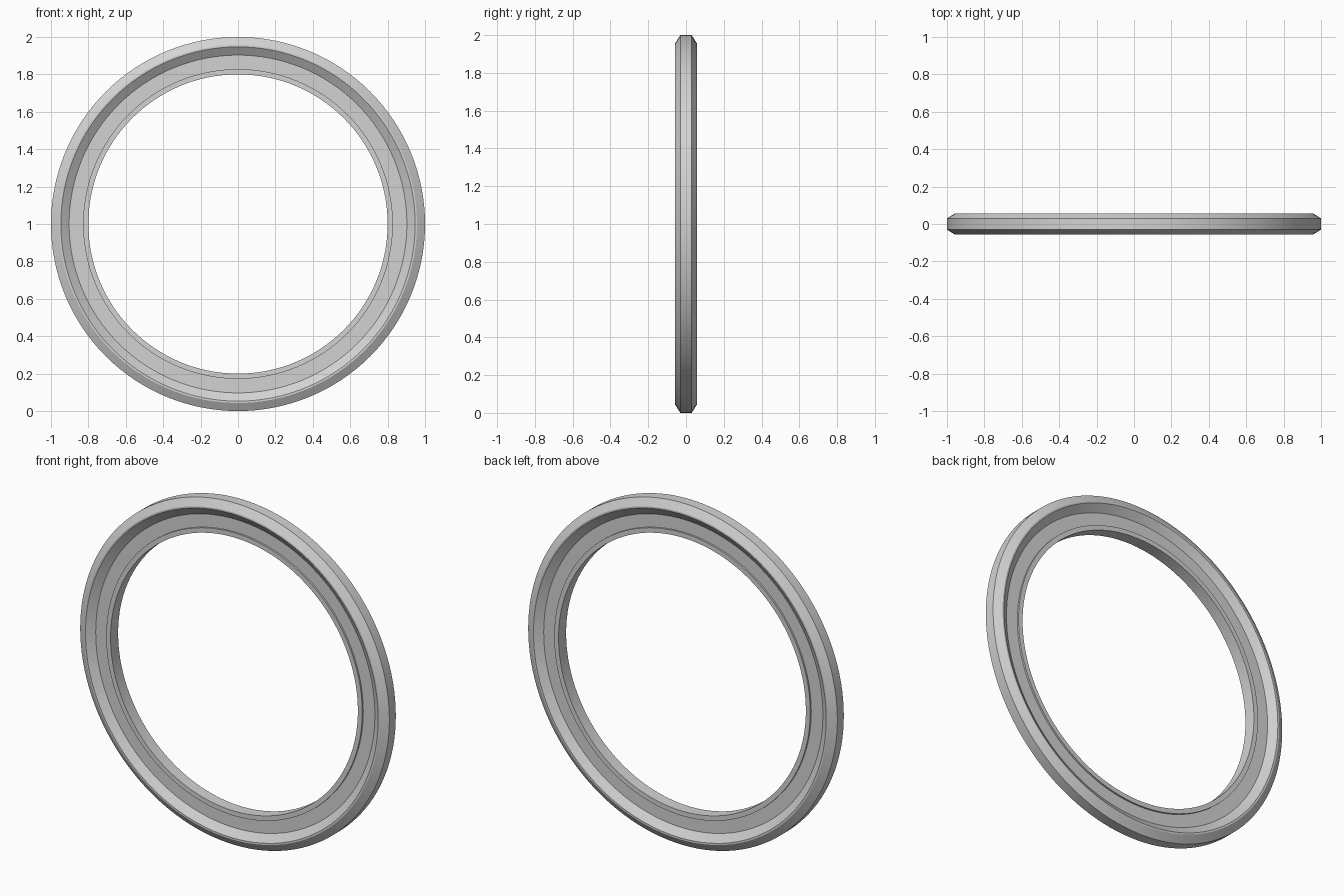
import bpy
import bmesh
import math

if "Cube" in bpy.data.objects:
    bpy.data.objects.remove(bpy.data.objects["Cube"])

SEGMENTS = 128

# Front half of the ring cross-section: (radius, half thickness)
half = [
    (1.0, 0.03),                    # outer rim
    (0.957, 0.057), (0.947, 0.057), # crest between the two slopes
    (0.903, 0.025),                 # foot of the inner slope
    (0.828, 0.025), (0.828, 0.035), # flat channel and small lip step
    (0.80, 0.035),                  # bore edge
]
profile = [(r, -d) for r, d in half] + [(r, d) for r, d in reversed(half)]

metal = bpy.data.materials.new("light_grey")
metal.diffuse_color = (0.65, 0.65, 0.65, 1)
metal.use_nodes = True
metal.node_tree.nodes["Principled BSDF"].inputs["Base Color"].default_value = metal.diffuse_color

# Revolve the closed cross-section about the y axis
bm = bmesh.new()
rings = []
for i in range(SEGMENTS):
    a = 2 * math.pi * i / SEGMENTS
    rings.append([bm.verts.new((r * math.cos(a), y, 1 + r * math.sin(a)))
                  for r, y in profile])
n = len(profile)
for i in range(SEGMENTS):
    p, q = rings[i], rings[(i + 1) % SEGMENTS]
    for j in range(n):
        k = (j + 1) % n
        bm.faces.new((p[j], p[k], q[k], q[j]))
bmesh.ops.recalc_face_normals(bm, faces=bm.faces)

mesh = bpy.data.meshes.new("ring")
bm.to_mesh(mesh)
bm.free()
mesh.materials.append(metal)
ring = bpy.data.objects.new("ring", mesh)
bpy.context.collection.objects.link(ring)

# Smooth around the ring, sharp between the profile bands
bpy.context.view_layer.objects.active = ring
ring.select_set(True)
bpy.ops.object.shade_smooth_by_angle(angle=math.radians(25))
